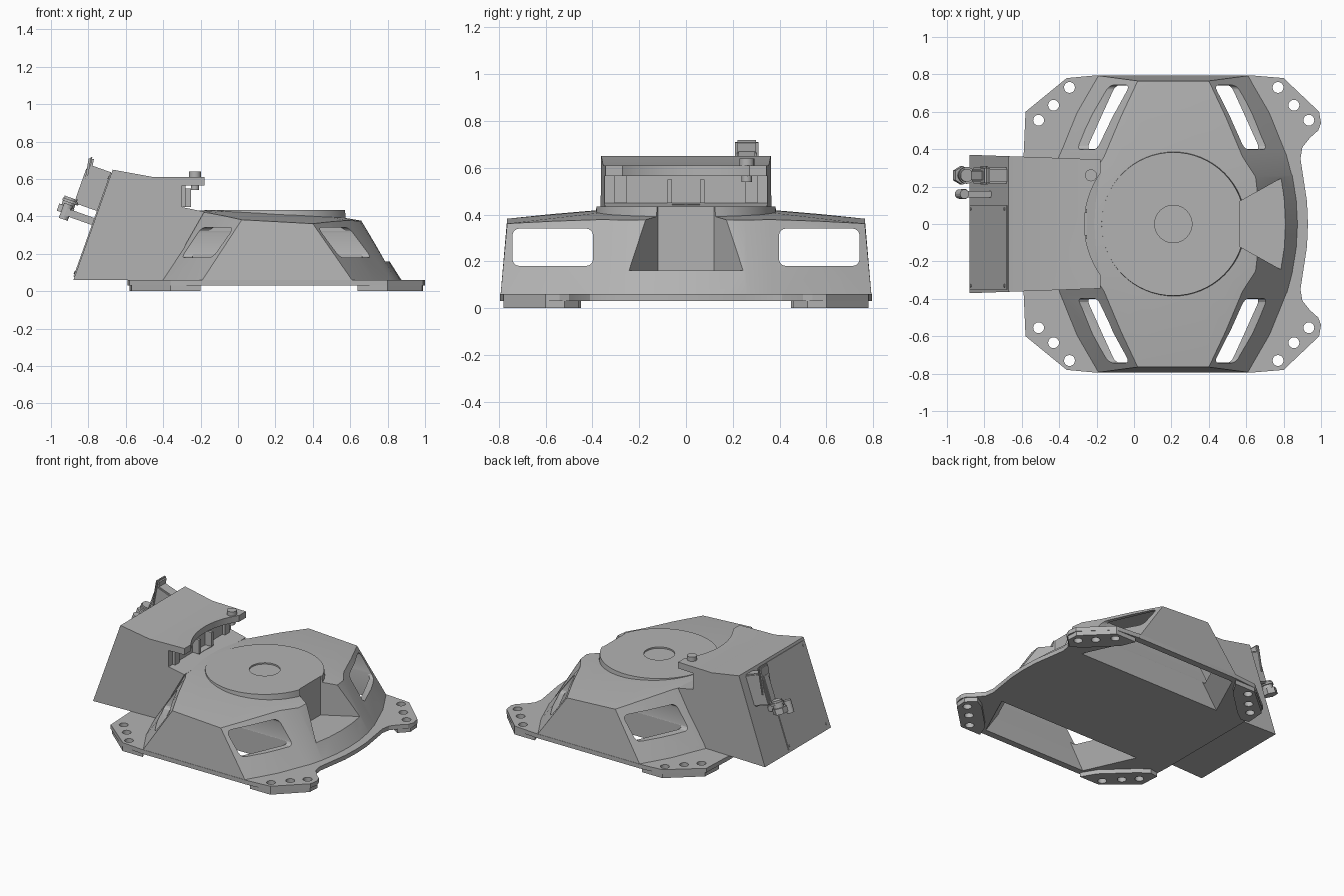
import bpy, bmesh, math
from mathutils import Vector, Matrix

cube = bpy.data.objects.get("Cube")
if cube:
    bpy.data.objects.remove(cube)

grey = bpy.data.materials.new("plain_grey")
grey.use_nodes = True
grey.diffuse_color = (0.45, 0.45, 0.45, 1)
grey.node_tree.nodes["Principled BSDF"].inputs["Base Color"].default_value = grey.diffuse_color
CX = 0.21                       # centre of the housing
TILT = math.atan2(0.21, 0.59)   # lean of the box end face


def finish(name, bm):
    bmesh.ops.recalc_face_normals(bm, faces=bm.faces)
    mesh = bpy.data.meshes.new(name)
    bm.to_mesh(mesh)
    bm.free()
    ob = bpy.data.objects.new(name, mesh)
    mesh.materials.append(grey)
    bpy.context.collection.objects.link(ob)
    return ob


def prism(name, pts, axis, a, b):
    """Extrude a flat outline along y or z."""
    bm = bmesh.new()
    place = (lambda p, t: (p[0], t, p[1])) if axis == "y" else (lambda p, t: (p[0], p[1], t))
    face = bm.faces.new([bm.verts.new(place(p, a)) for p in pts])
    out = bmesh.ops.extrude_face_region(bm, geom=[face])
    shift = Vector((0, b - a, 0) if axis == "y" else (0, 0, b - a))
    bmesh.ops.translate(bm, verts=[v for v in out["geom"] if isinstance(v, bmesh.types.BMVert)], vec=shift)
    return finish(name, bm)


def block(name, loc, size, tilt=0, bevel=0):
    bm = bmesh.new()
    bmesh.ops.create_cube(bm, size=1)
    bmesh.ops.scale(bm, vec=size, verts=bm.verts)
    if bevel:
        bmesh.ops.bevel(bm, geom=bm.edges[:], offset=bevel, segments=2, affect="EDGES")
    bmesh.ops.transform(bm, matrix=Matrix.Translation(loc) @ Matrix.Rotation(tilt, 4, "Y"), verts=bm.verts)
    return finish(name, bm)


def cylinder(name, loc, r1, r2, depth, sides=32, tilt=0):
    bm = bmesh.new()
    bmesh.ops.create_cone(bm, cap_ends=True, segments=sides, radius1=r1, radius2=r2, depth=depth)
    bmesh.ops.transform(bm, matrix=Matrix.Translation(loc) @ Matrix.Rotation(tilt, 4, "Y"), verts=bm.verts)
    return finish(name, bm)


def cut(targets, cutter):
    cutter.hide_render = True
    for ob in targets:
        mod = ob.modifiers.new("cut", "BOOLEAN")
        mod.object = cutter
        mod.operation = "DIFFERENCE"
        mod.solver = "EXACT"
        bpy.context.view_layer.objects.active = ob
        bpy.ops.object.modifier_apply(modifier=mod.name)
    bpy.data.objects.remove(cutter)


def mirrored(pts):
    return pts + [(x, -y) for x, y in reversed(pts) if y > 0]


# Housing: base arcs, roof edge and roof circle lofted together
edge_half = [(0, .46), (.16, .455), (.33, .44), (.47, .37), (.75, .28), (1, .19)]
edge = [(-f, w) for f, w in reversed(edge_half[1:])] + edge_half
rings = [[], [], []]
for side in (1, -1):
    for f, w in edge:
        f *= side
        yb, yt = f * .795, f * .765
        rings[0].append((CX + side * (.68 - yb * yb / 2.4), yb, .035))
        dx = side * w
        r = math.hypot(dx, yt)
        rings[1].append((CX + dx, yt, .412 - .055 * dx - .1 * (r - .385)))
        cx, cy = dx / r * .385, yt / r * .385
        rings[2].append((CX + cx, cy, .412 - .055 * cx))
bm = bmesh.new()
loops = [[bm.verts.new(p) for p in ring] for ring in rings]
count = len(loops[0])
for low, high in zip(loops, loops[1:]):
    for i in range(count):
        j = (i + 1) % count
        bm.faces.new((low[i], low[j], high[j], high[i]))
bm.faces.new(loops[0])
bm.faces.new(loops[2])
housing = finish("housing_shell", bm)

# Flange with four ears
outline = mirrored([(.93, 0), (.925, .12), (.905, .25), (.89, .35), (.90, .41), (.94, .46), (.985, .5),
                    (1, .54), (.99, .6), (.80, .78), (.62, .795), (-.2, .795), (-.36, .78),
                    (-.58, .6), (-.59, .37)])
flange = prism("base_flange", outline, "z", .03, .06)

# Open chambers on both sides, and the windows into them
for s in (-1, 1):
    bm = bmesh.new()
    for y, z, w in ((.40, -.02, .60), (.75, -.02, .44), (.40, .345, .35), (.735, .345, .20)):
        for x in (CX - w, CX + w):
            bm.verts.new((x, s * y, z))
    bmesh.ops.convex_hull(bm, input=bm.verts)
    cut([housing, flange], finish("chamber_cutter", bm))
    bm = bmesh.new()
    bmesh.ops.create_cube(bm, size=1)
    bmesh.ops.scale(bm, vec=(2, .345, .16), verts=bm.verts)
    along = [e for e in bm.edges if abs(e.verts[0].co.x - e.verts[1].co.x) > 1]
    bmesh.ops.bevel(bm, geom=along, offset=.03, segments=4, affect="EDGES", profile=.5)
    bmesh.ops.translate(bm, verts=bm.verts, vec=(CX, s * .57, .26))
    cut([housing], finish("window_cutter", bm))

# Wedge recess at the +x end
wedge = [(.565, -.12), (.85, -.28), (1.1, -.28), (1.1, .28), (.85, .28), (.565, .12)]
cut([housing], prism("recess_cutter", wedge, "z", .16, .6))

# Raised round cap with a shallow centre dimple
cap = cylinder("round_cap", (CX, 0, .4), .39, .383, .07, 64)
cut([cap], cylinder("dimple_cutter", (CX, 0, .44), .1, .1, .03, 32))
cut([cap], prism("cap_recess_cutter", wedge, "z", .16, .6))

# Foot pads and bolt holes
for s in (-1, 1):
    for end, ears in (("right", [(.64, .78), (.80, .78), (.985, .6), (.99, .52), (.93, .46), (.86, .5), (.68, .68)]),
                      ("left", [(-.20, .78), (-.36, .78), (-.57, .6), (-.58, .46), (-.52, .45), (-.45, .5), (-.26, .68)])):
        pad = prism("foot_pad", [(x, s * y) for x, y in ears], "z", 0, .035)
        pad.name = f"foot_pad_{end}_{'back' if s > 0 else 'front'}"
        for dx, y in ((0, .73), (.085, .635), (.165, .555)):
            x = .77 + dx if end == "right" else -.345 - dx
            cut([pad, flange], cylinder("hole_cutter", (x, s * y, .03), .029, .029, .2, 20))

# Side box with leaning end face and forked lid
profile = [(-.88, .06), (-.67, .65), (-.45, .61), (-.18, .61), (-.18, .565), (-.30, .565),
           (-.30, .45), (-.18, .425), (-.28, .25), (-.36, .06)]
box = prism("side_box", profile, "y", -1, 1)
for v in box.data.vertices:
    v.co.y *= .345 + .025 * (-.18 - v.co.x) / .7
cut([box], cylinder("lid_cutter", (CX, 0, .65), .475, .475, .42, 64))
for s in (-1, 1):
    block("recess_rib", (-.28, s * .07, .50), (.06, .02, .1))
    block("recess_cheek", (-.30, s * .28, .51), (.04, .05, .12))

# Lid hinge bolt
cylinder("hinge_bolt", (-.23, .26, .59), .022, .022, .1, 20)
cylinder("hinge_bolt_head", (-.23, .26, .625), .032, .032, .03, 20)


def on_face(along, out, y):
    """Point on the leaning end face, measured up it and outwards."""
    return (-.88 + .335 * along - .942 * out, y, .06 + .942 * along + .335 * out)


# End cover plate with screws
block("end_cover", on_face(.313, .002, -.125), (.008, .45, .59), TILT)
for y in (-.33, .08):
    for along in (.04, .58):
        cylinder("cover_screw", on_face(along, .006, y), .009, .009, .008, 10, TILT + math.pi / 2)

# Latch housing, lever and knob
block("latch_body", on_face(.50, .06, .26), (.13, .085, .22), TILT, .008)
block("latch_cap", on_face(.50, .125, .26), (.02, .06, .18), TILT, .006)
block("latch_lever", (-.80, .26, .62), (.028, .10, .20), math.radians(10), .01)
cylinder("latch_neck", on_face(.37, .16, .26), .035, .035, .08, 20, TILT)
cylinder("latch_knob", on_face(.34, .165, .26), .05, .05, .04, 6, TILT)
cylinder("latch_ring", on_face(.39, .155, .26), .045, .045, .015, 24, TILT)

# Small pivot stub beside the latch
block("stub_arm", on_face(.33, .08, .16), (.18, .035, .04), TILT, .006)
cylinder("stub_pin", on_face(.33, .16, .16), .025, .025, .085, 16, TILT)
block("stub_collar", on_face(.33, .15, .16), (.03, .055, .05), TILT, .006)

# Smooth the curved walls while keeping edges crisp
for ob in bpy.context.scene.objects:
    if ob.type == "MESH" and grey.name in ob.data.materials:
        bpy.ops.object.select_all(action="DESELECT")
        ob.select_set(True)
        bpy.context.view_layer.objects.active = ob
        bpy.ops.object.shade_smooth_by_angle(angle=math.radians(20))
